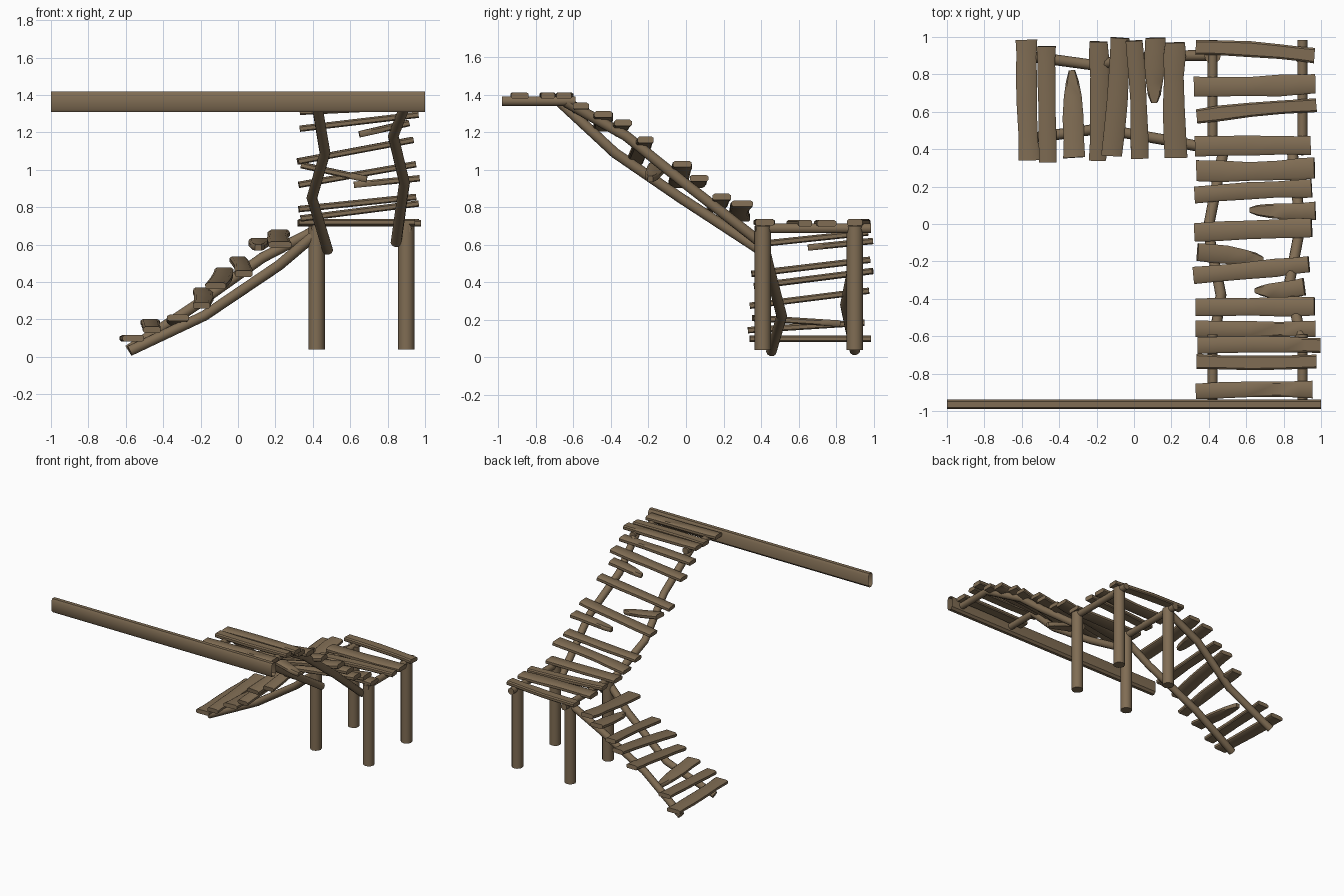
import bpy, bmesh, math, random
from mathutils import Vector

if "Cube" in bpy.data.objects:
    bpy.data.objects.remove(bpy.data.objects["Cube"])

random.seed(4)
wood = bpy.data.materials.new("weathered_wood")
wood.diffuse_color = (0.216, 0.152, 0.088, 1)
wood.use_nodes = True
wood.node_tree.nodes["Principled BSDF"].inputs["Base Color"].default_value = wood.diffuse_color
UP = Vector((0, 0, 1))


def loft(name, rings, caps=True):
    """Skin a list of equal-length point rings into one object."""
    bm = bmesh.new()
    vs = [[bm.verts.new(p) for p in r] for r in rings]
    n = len(vs[0])
    for a, b in zip(vs, vs[1:]):
        for i in range(n):
            j = (i + 1) % n
            bm.faces.new((a[i], a[j], b[j], b[i]))
    if caps:
        bm.faces.new(vs[0][::-1])
        bm.faces.new(vs[-1])
    bmesh.ops.recalc_face_normals(bm, faces=bm.faces)
    me = bpy.data.meshes.new(name)
    bm.to_mesh(me)
    bm.free()
    me.materials.append(wood)
    ob = bpy.data.objects.new(name, me)
    bpy.context.collection.objects.link(ob)
    bpy.context.view_layer.objects.active = ob
    bpy.ops.object.select_all(action='DESELECT')
    ob.select_set(True)
    bpy.ops.object.shade_smooth_by_angle(angle=math.radians(40))
    return ob


def pole(name, pts, r, sides=10):
    """Round pole through a bent path."""
    pts = [Vector(p) for p in pts]
    rings = []
    for i, p in enumerate(pts):
        d = (pts[min(i + 1, len(pts) - 1)] - pts[max(i - 1, 0)]).normalized()
        ref = UP if abs(d.z) < 0.9 else Vector((1, 0, 0))
        u = d.cross(ref).normalized()
        v = u.cross(d)
        rings.append([p + r * (u * math.cos(a) + v * math.sin(a))
                      for a in (2 * math.pi * k / sides for k in range(sides))])
    return loft(name, rings)


# chamfered plank section: (across, up) as fractions of width and thickness
SECTION = [(-.5, -.3), (-.42, -.5), (.42, -.5), (.5, -.3),
           (.5, .25), (.38, .5), (-.38, .5), (-.5, .25)]


def plank(name, a, b, w, broken=0, t=0.034):
    """Uneven plank from a to b; broken = 1 splinters end b, -1 splinters end a."""
    a, b = Vector(a), Vector(b)
    if broken < 0:
        a, b = b, a
    d = (b - a).normalized()
    side = d.cross(UP).normalized()
    up = side.cross(d)
    bend = random.uniform(-.012, .012)
    rings = []
    for f in (0, .2, .45, .7, .88, 1):
        k = random.uniform(.9, 1.06)
        off = bend * math.sin(math.pi * f)
        if broken and f > .5:
            k *= {.7: .85, .88: .6, 1: .3}[f]
            off += w * .3 * (f - .5)
        c = a.lerp(b, f) + side * off
        rings.append([c + side * (x * w * k) + up * (z * t) for x, z in SECTION])
    return loft(name, rings)


# long support beam, a hollow rounded box with open ends
prof = [(-.99, 1.325), (-.977, 1.308), (-.953, 1.308), (-.938, 1.325),
        (-.938, 1.402), (-.95, 1.42), (-.98, 1.42), (-.99, 1.402)]
loft("long_beam", [[(x, y, z) for y, z in prof] for x in (-1, 0, 1)], caps=False)

# top landing rails, middle platform rails and posts
for x in (.42, .90):
    pole("top_landing_rail", [(x, -.98, 1.365), (x, -.59, 1.365)], .027)
    pole("platform_rail", [(x, .37, .687), (x, .985, .687)], .027)
    for y in (.41, .90):
        pole("platform_post", [(x, y, .04), (x, y, .37), (x, y, .70)], .044, 12)

# crooked rails of the upper ramp
pole("upper_ramp_left_rail", [(.42, -.67, 1.36), (.465, -.38, 1.09),
                              (.395, -.03, .85), (.48, .40, .57)], .029)
pole("upper_ramp_right_rail", [(.90, -.64, 1.36), (.83, -.32, 1.18),
                               (.89, -.01, .93), (.845, .40, .61)], .029)
# crooked rails of the lower ramp
pole("lower_ramp_front_rail", [(.42, .40, .66), (.22, .44, .49),
                               (-.18, .51, .22), (-.58, .455, .032)], .029)
pole("lower_ramp_back_rail", [(.42, .90, .68), (.13, .90, .53),
                              (-.22, .85, .28), (-.585, .90, .036)], .029)

# cross planks: left x, right x, left y, right y, left z, right z, width, broken end
CROSS = [
    (.33, .955, -.895, -.885, 1.395, 1.395, .09, 0),
    (.335, .975, -.735, -.735, 1.395, 1.395, .08, 0),
    (.34, .998, -.65, -.65, 1.395, 1.395, .085, 0),
    (.33, .97, -.56, -.56, 1.31, 1.34, .085, 0),
    (.33, .965, -.445, -.44, 1.22, 1.295, .10, 0),
    (.65, .91, -.37, -.335, 1.19, 1.25, .09, -1),
    (.32, .935, -.275, -.215, 1.045, 1.16, .095, 0),
    (.34, .69, -.15, -.175, 1.025, .95, .10, 1),
    (.325, .95, -.045, -.02, .92, 1.03, .105, 0),
    (.62, .97, .06, .07, .92, .955, .095, -1),
    (.325, .95, .155, .19, .79, .855, .095, 0),
    (.335, .965, .285, .30, .74, .82, .11, 0),
    (.325, .945, .415, .42, .72, .72, .105, 0),
    (.335, .975, .575, .635, .715, .715, .08, 0),
    (.32, .97, .735, .75, .715, .715, .11, 0),
    (.33, .965, .945, .90, .72, .72, .085, 0),
]
for x0, x1, y0, y1, z0, z1, w, br in CROSS:
    plank("cross_plank", (x0, y0, z0), (x1, y1, z1), w, br)

# lower ramp treads: front x, back x, front y, back y, front z, back z, width, broken end
TREADS = [
    (-.56, -.575, .34, .985, .10, .10, .11, 0),
    (-.46, -.47, .33, .95, .145, .185, .10, 0),
    (-.32, -.35, .355, .82, .21, .18, .12, 1),
    (-.195, -.19, .34, .975, .275, .355, .10, 0),
    (-.12, -.075, .365, .995, .38, .46, .11, 0),
    (.03, .00, .35, .98, .445, .52, .09, 0),
    (.125, .115, .65, .995, .585, .62, .11, -1),
    (.225, .22, .355, .97, .60, .665, .115, 0),
]
for x0, x1, y0, y1, z0, z1, w, br in TREADS:
    plank("ramp_tread", (x0, y0, z0), (x1, y1, z1), w, br)
